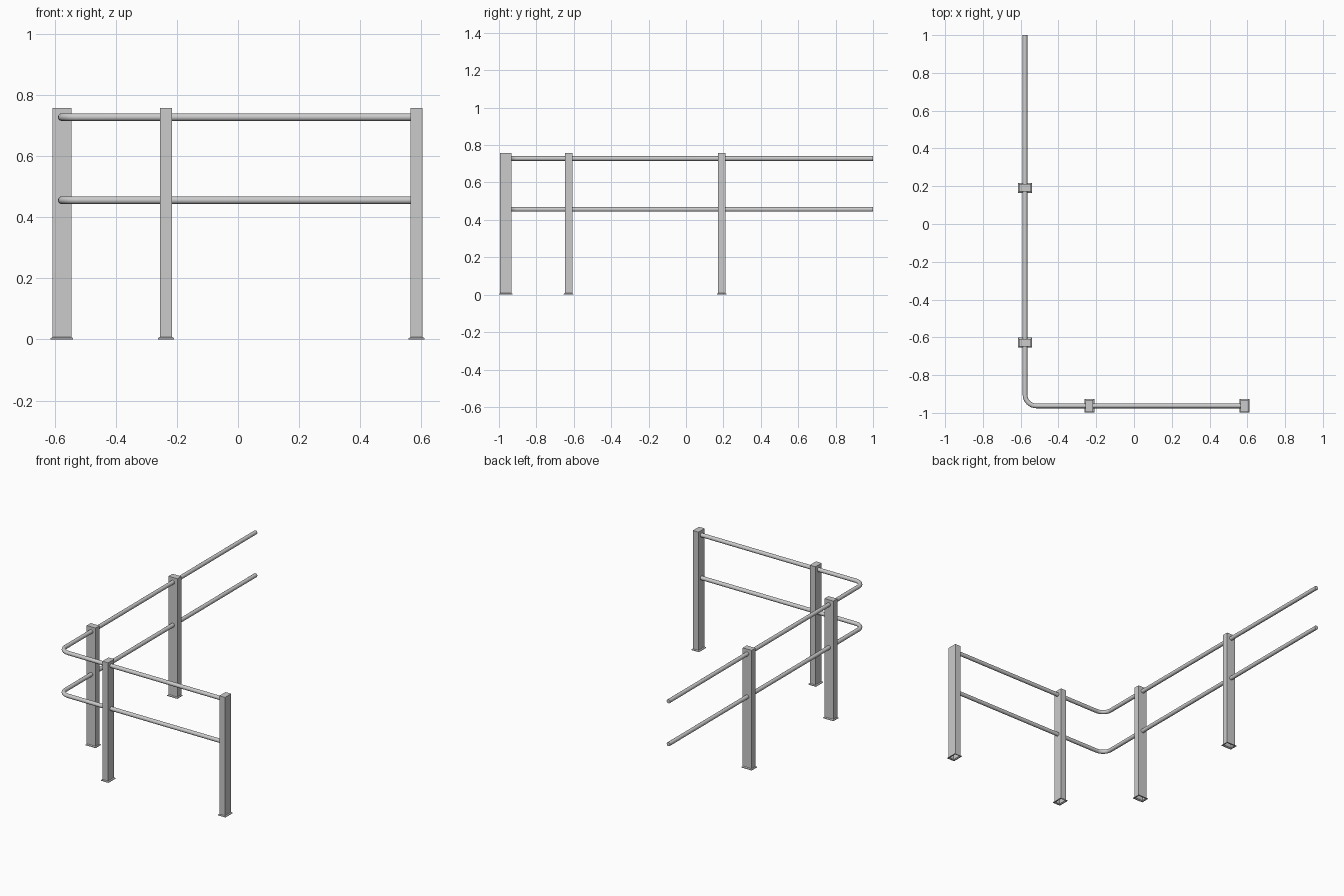
import bpy, bmesh
from math import pi, cos, sin

if "Cube" in bpy.data.objects:
    bpy.data.objects.remove(bpy.data.objects["Cube"])

POST_H = 0.758
RAIL_X, RAIL_Y = -0.577, -0.963
BEND = 0.06
RAIL_R = 0.0125


def add_post(name, x, y, along_x):
    """Hollow rectangular post, capped on top, with a flared foot flange."""
    bm = bmesh.new()
    profile = [(0.0, 0.0065), (0.004, 0.0065), (0.008, 0.0), (POST_H, 0.0)]
    rings = []
    for z, grow in profile:
        hx, hy = 0.020 + grow, 0.031 + grow * 0.8
        if not along_x:
            hx, hy = hy, hx
        rings.append([bm.verts.new((sx * hx, sy * hy, z))
                      for sx, sy in ((-1, -1), (1, -1), (1, 1), (-1, 1))])
    for a, b in zip(rings, rings[1:]):
        for i in range(4):
            j = (i + 1) % 4
            bm.faces.new((a[i], a[j], b[j], b[i]))
    bm.faces.new(rings[-1])
    # flange underside, leaving the tube open
    inner = [bm.verts.new((v.co.x, v.co.y, 0)) for v in rings[-1]]
    for i in range(4):
        j = (i + 1) % 4
        bm.faces.new((rings[0][j], rings[0][i], inner[i], inner[j]))
    mesh = bpy.data.meshes.new(name)
    bm.to_mesh(mesh)
    bm.free()
    obj = bpy.data.objects.new(name, mesh)
    obj.location = (x, y, 0)
    bpy.context.collection.objects.link(obj)


def add_rail(name, z):
    """Round rail with a rounded corner, swept along an L-shaped path."""
    path = [(RAIL_X, 1.0)]
    for i in range(9):
        a = pi + i * pi / 16
        path.append((RAIL_X + BEND + BEND * cos(a), RAIL_Y + BEND + BEND * sin(a)))
    path.append((0.575, RAIL_Y))
    curve = bpy.data.curves.new(name, 'CURVE')
    curve.dimensions = '3D'
    curve.bevel_depth = RAIL_R
    curve.bevel_resolution = 6
    curve.use_fill_caps = True
    spline = curve.splines.new('POLY')
    spline.points.add(len(path) - 1)
    for p, (x, y) in zip(spline.points, path):
        p.co = (x, y, z, 1)
    obj = bpy.data.objects.new(name, curve)
    bpy.context.collection.objects.link(obj)
    bpy.ops.object.select_all(action='DESELECT')
    obj.select_set(True)
    bpy.context.view_layer.objects.active = obj
    bpy.ops.object.convert(target='MESH')
    bpy.ops.object.shade_smooth_by_angle()


# posts along the front run, then along the side run
for i, x in enumerate((-0.236, 0.585)):
    add_post(f"front_post_{i + 1}", x, RAIL_Y, True)
for i, y in enumerate((-0.628, 0.191)):
    add_post(f"side_post_{i + 1}", RAIL_X, y, False)

# rails
add_rail("upper_rail", 0.728)
add_rail("lower_rail", 0.456)
